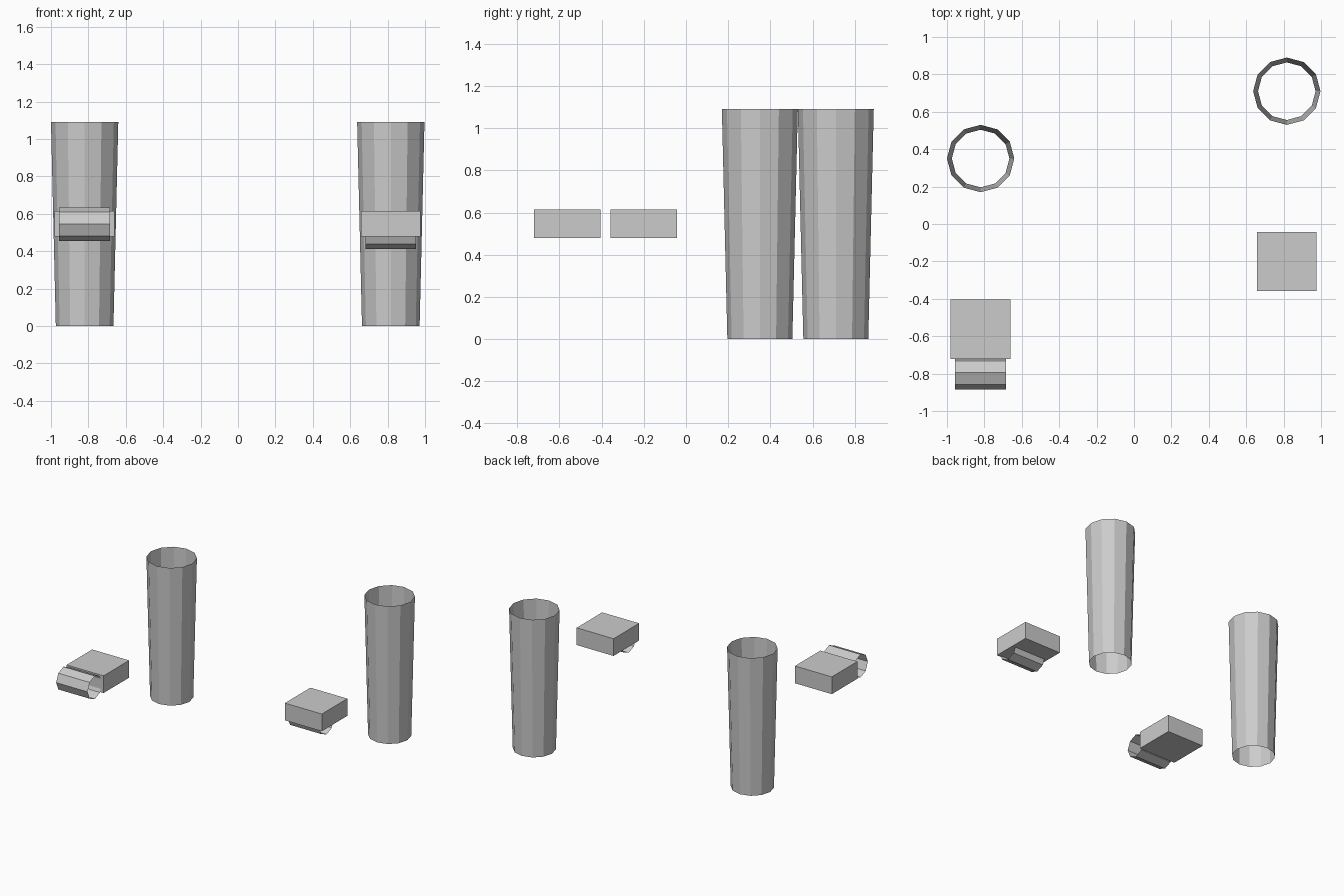
import bpy, bmesh, math
from mathutils import Matrix, Vector

cube = bpy.data.objects.get("Cube")
if cube:
    bpy.data.objects.remove(cube, do_unlink=True)

grey = bpy.data.materials.new("light_grey")
grey.use_nodes = True
COLOUR = (0.6, 0.6, 0.6, 1.0)
grey.diffuse_color = COLOUR
grey.node_tree.nodes["Principled BSDF"].inputs["Base Color"].default_value = COLOUR


def finish(name, bm, location):
    """Turn a bmesh into a flat-shaded object."""
    mesh = bpy.data.meshes.new(name)
    bm.to_mesh(mesh)
    bm.free()
    mesh.materials.append(grey)
    obj = bpy.data.objects.new(name, mesh)
    obj.location = location
    bpy.context.collection.objects.link(obj)


def open_tube(name, sides, r_bottom, r_top, length, location, axis="Z"):
    """Thin open-ended tube, centred on its location."""
    bm = bmesh.new()
    bmesh.ops.create_cone(bm, cap_ends=False, segments=sides, radius1=r_bottom,
                          radius2=r_top, depth=length)
    if axis == "X":
        bmesh.ops.rotate(bm, verts=bm.verts, matrix=Matrix.Rotation(math.pi / 2, 3, "Y"))
    finish(name, bm, location)


def box(name, size, location):
    bm = bmesh.new()
    bmesh.ops.create_cube(bm, size=1)
    bmesh.ops.scale(bm, vec=Vector(size), verts=bm.verts)
    finish(name, bm, location)


# Each side: tapered leg sleeve, foot block and toe roll
LEG_HEIGHT = 1.09
for side, x, leg_y, foot_y, toe_y, toe_z in (
        ("right", -0.82, 0.35, -0.563, -0.795, 0.545),
        ("left", 0.817, 0.71, -0.2, -0.265, 0.503)):
    open_tube(side + "_leg", 12, 0.154, 0.18, LEG_HEIGHT, (x, leg_y, LEG_HEIGHT / 2))
    box(side + "_foot", (0.32, 0.316, 0.135), (x, foot_y, 0.547))
    open_tube(side + "_toe_roll", 8, 0.09, 0.09, 0.272, (x, toe_y, toe_z), axis="X")
